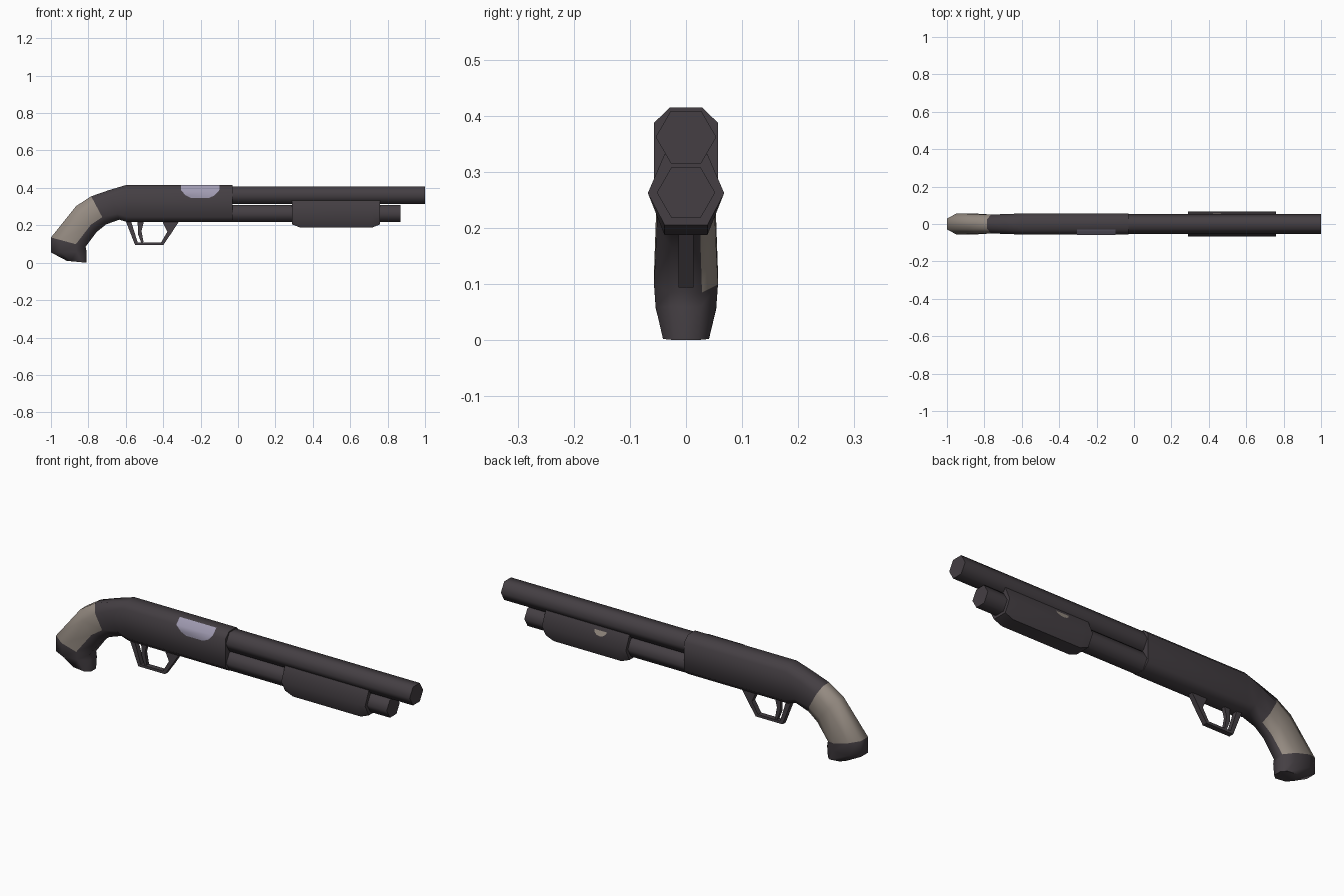
import bpy, bmesh, math
from mathutils import Vector

if "Cube" in bpy.data.objects:
    bpy.data.objects.remove(bpy.data.objects["Cube"])


def material(name, rgb):
    m = bpy.data.materials.new(name)
    m.diffuse_color = (*rgb, 1)
    m.use_nodes = True
    m.node_tree.nodes["Principled BSDF"].inputs["Base Color"].default_value = m.diffuse_color
    return m


DARK = material("dark_gunmetal", (0.058, 0.049, 0.056))
TAN = material("tan_wrap", (0.305, 0.262, 0.225))
LILAC = material("pale_steel", (0.35, 0.325, 0.44))


def finish(bm, name, mats, angle=62):
    bmesh.ops.recalc_face_normals(bm, faces=bm.faces)
    me = bpy.data.meshes.new(name)
    bm.to_mesh(me)
    bm.free()
    ob = bpy.data.objects.new(name, me)
    bpy.context.collection.objects.link(ob)
    for m in mats:
        me.materials.append(m)
    bpy.ops.object.select_all(action='DESELECT')
    ob.select_set(True)
    bpy.context.view_layer.objects.active = ob
    bpy.ops.object.shade_smooth_by_angle(angle=math.radians(angle))
    return ob


def loft(name, rings, mats=(DARK,), colour=None):
    """Skin a list of equal-length point rings and cap both ends."""
    bm = bmesh.new()
    vr = [[bm.verts.new(p) for p in r] for r in rings]
    n = len(vr[0])
    for i in range(len(vr) - 1):
        for k in range(n):
            f = bm.faces.new((vr[i][k], vr[i][(k + 1) % n],
                              vr[i + 1][(k + 1) % n], vr[i + 1][k]))
            if colour:
                f.material_index = colour(i, k)
    bm.faces.new(vr[0])
    bm.faces.new(vr[-1])
    return finish(bm, name, mats)


def hex_ring(x, w, flat, top, mid, bottom):
    return [(x, w, mid), (x, flat, top), (x, -flat, top),
            (x, -w, mid), (x, -flat, bottom), (x, flat, bottom)]


def oct_ring(top, bottom, w, c):
    """Octagon between two profile points (x, z), half width w, chamfer c."""
    pts = []
    for t, s in ((0, .5), (c, 1), (1 - c, 1), (1, .5), (1, -.5), (1 - c, -1), (c, -1), (0, -.5)):
        pts.append((top[0] + (bottom[0] - top[0]) * t, s * w,
                    top[1] + (bottom[1] - top[1]) * t))
    return pts


def extrude_profile(name, pts, half):
    """Closed x-z outline extruded along y."""
    bm = bmesh.new()
    f = bm.faces.new([bm.verts.new((x, -half, z)) for x, z in pts])
    r = bmesh.ops.extrude_face_region(bm, geom=[f])
    bmesh.ops.translate(bm, vec=(0, 2 * half, 0),
                        verts=[v for v in r["geom"] if isinstance(v, bmesh.types.BMVert)])
    return finish(bm, name, [DARK], 30)


# Receiver flowing into the curved pistol grip
body = [
    oct_ring((-.03, .415), (-.03, .217), .057, .14),
    oct_ring((-.60, .415), (-.59, .217), .057, .14),
    oct_ring((-.69, .388), (-.635, .23), .053, .2),
    oct_ring((-.785, .355), (-.705, .205), .051, .26),
    oct_ring((-.865, .303), (-.755, .165), .052, .28),
    oct_ring((-1.0, .135), (-.815, .085), .057, .28),
    oct_ring((-1.0, .055), (-.81, .06), .054, .28),
    oct_ring((-.915, .01), (-.81, .0), .041, .22),
]
# wrap covers the grip except its front strip and near front chamfer
loft("receiver_and_grip", body, (DARK, TAN),
     lambda i, k: 1 if i in (3, 4) and k not in (3, 4) else 0)

# Barrel and magazine tube
for name, x1, z, r in (("barrel", 1.0, .362, .054), ("magazine_tube", .87, .263, .052)):
    h = r * math.sin(math.pi / 3)
    loft(name, [hex_ring(x, r, r / 2, z + h, z, z - h) for x in (-.05, x1)])

# Pump handguard with tapered underside ends
loft("pump_handguard", [hex_ring(x, .068, .038, .332, .262, b)
                        for x, b in ((.29, .205), (.335, .187), (.715, .187), (.76, .205))])

# Trigger guard: a closed strip between outer and inner outlines
outer = [(-.60, .222), (-.55, .094), (-.40, .094), (-.355, .16), (-.315, .222)]
inner = [(-.572, .222), (-.536, .107), (-.412, .107), (-.378, .165), (-.405, .222)]
extrude_profile("trigger_guard", outer + inner[::-1], .013)
extrude_profile("trigger", [(-.502, .225), (-.516, .17), (-.505, .11), (-.517, .107),
                            (-.534, .15), (-.537, .225)], .009)

# Ejection port plate, folded over the upper chamfer of the receiver
bm = bmesh.new()
side = [(-.305, .388), (-.28, .36), (-.25, .346), (-.155, .346), (-.125, .36), (-.10, .388)]
low = [bm.verts.new((x, -.0585, z)) for x, z in side]
up = [bm.verts.new((x, -.0295, .4165)) for x in (-.10, -.305)]
bm.faces.new(low)
bm.faces.new((low[0], low[-1], up[0], up[1]))
port = finish(bm, "ejection_port", [LILAC], 62)

# Small worn patch on the far upper face of the handguard
a, b = Vector((0, .068, .262)), Vector((0, .038, .332))
out = Vector((0, .0014, .0006))
bm = bmesh.new()
bm.faces.new([bm.verts.new(Vector((.445 + .035 * math.cos(t), 0, 0)) + out
                           + a.lerp(b, .75 - .35 * math.sin(t)))
              for t in [math.pi * k / 6 for k in range(7)]])
patch = finish(bm, "worn_patch", [TAN])

# Make both thin plates face outwards
for ob, s in ((port, -1), (patch, 1)):
    if ob.data.polygons[0].normal.y * s < 0:
        ob.data.flip_normals()
